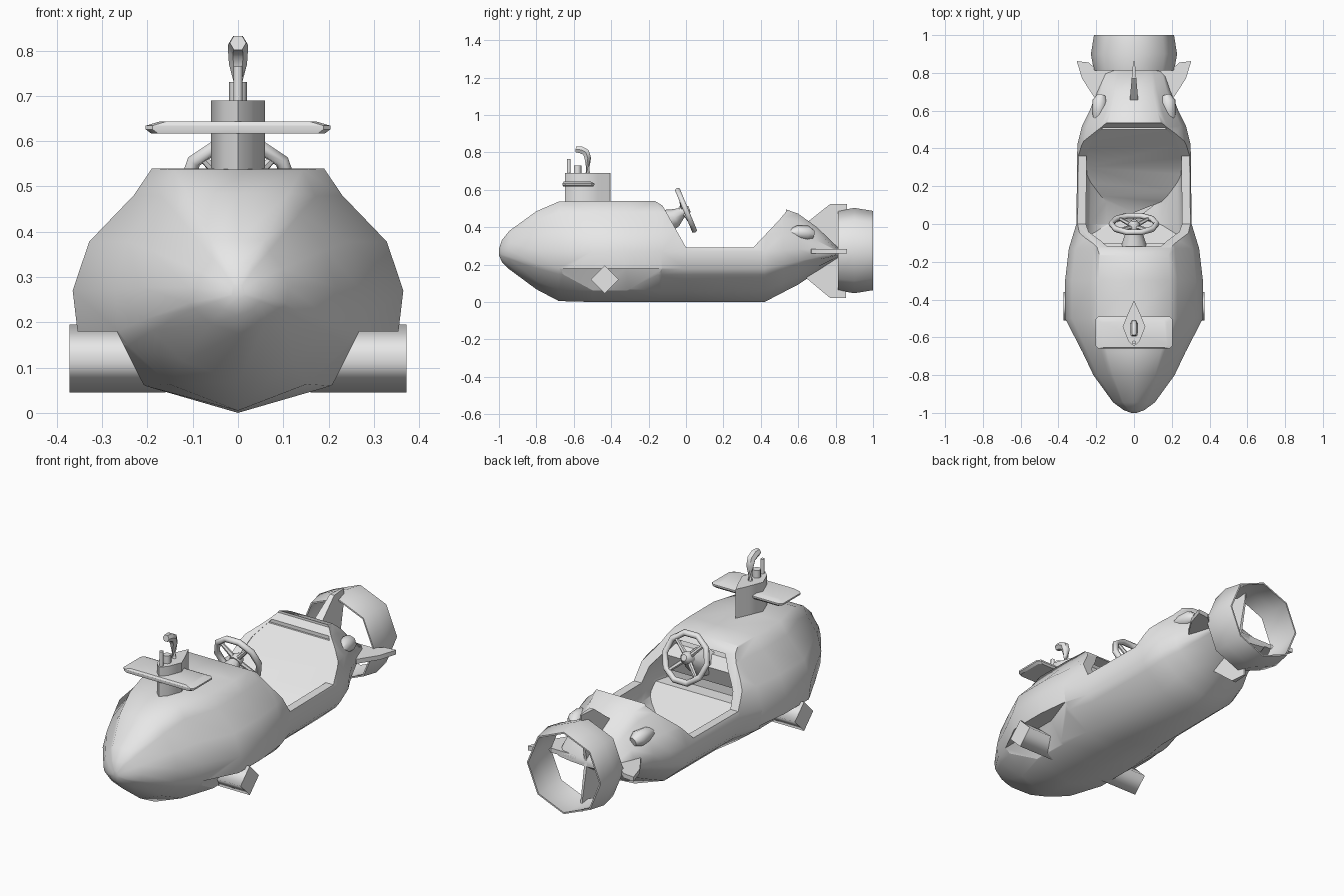
import bpy, bmesh, math
from mathutils import Vector

cube = bpy.data.objects.get("Cube")
if cube:
    bpy.data.objects.remove(cube, do_unlink=True)

GREY = (0.8, 0.8, 0.8, 1)
grey = bpy.data.materials.new("plain grey")
grey.use_nodes = True
grey.diffuse_color = GREY
grey.node_tree.nodes["Principled BSDF"].inputs["Base Color"].default_value = GREY


def make(name, bm, angle):
    """Turn a bmesh into a shaded grey object."""
    bmesh.ops.recalc_face_normals(bm, faces=bm.faces)
    mesh = bpy.data.meshes.new(name)
    bm.to_mesh(mesh)
    bm.free()
    mesh.materials.append(grey)
    ob = bpy.data.objects.new(name, mesh)
    bpy.context.collection.objects.link(ob)
    shade(ob, angle)
    return ob


def shade(ob, angle):
    bpy.ops.object.select_all(action='DESELECT')
    ob.select_set(True)
    bpy.context.view_layer.objects.active = ob
    bpy.ops.object.shade_smooth_by_angle(angle=math.radians(angle))


def rings(name, loops, angle=35, caps=True):
    """Skin a row of closed loops that have equal point counts."""
    bm = bmesh.new()
    vs = [[bm.verts.new(p) for p in loop] for loop in loops]
    n = len(vs[0])
    for a, b in zip(vs, vs[1:]):
        for i in range(n):
            j = (i + 1) % n
            bm.faces.new((a[i], a[j], b[j], b[i]))
    if caps:
        bm.faces.new(vs[0])
        bm.faces.new(vs[-1])
    else:
        bmesh.ops.remove_doubles(bm, verts=bm.verts, dist=1e-5)
    return make(name, bm, angle)


# normalised half cross-section shared by the hull and the cockpit cavity
HALF = [(0, 1), (.52, 1), (.63, .89), (.9, .7), (1, .5), (.97, .33), (.89, .27), (.56, .11), (0, 0)]
SECTION = HALF + [(-u, v) for u, v in HALF[-2:0:-1]]


def loft(name, stations):
    return rings(name, [[(u * w, y, zb + v * (zt - zb)) for u, v in SECTION]
                        for y, w, zt, zb in stations], 58)


def prism(name, pts, axis, lo, hi, angle=30):
    """Extrude a flat outline along x, y or z."""
    def put(p, d):
        return {'x': (d, *p), 'y': (p[0], d, p[1]), 'z': (*p, d)}[axis]
    return rings(name, [[put(p, d) for p in pts] for d in (lo, hi)], angle)


def tube(name, path, radii, sides=8, angle=50):
    """Round bar through a row of points."""
    path = [Vector(p) for p in path]
    loops = []
    for i, p in enumerate(path):
        d = (path[min(i + 1, len(path) - 1)] - path[max(i - 1, 0)]).normalized()
        q = d.to_track_quat('Z', 'Y')
        loops.append([p + q @ Vector((radii[i] * math.cos(t), radii[i] * math.sin(t), 0))
                      for t in (math.tau * k / sides for k in range(sides))])
    return rings(name, loops, angle)


def cut(ob, cutter):
    mod = ob.modifiers.new("cut", 'BOOLEAN')
    mod.operation = 'DIFFERENCE'
    mod.solver = 'EXACT'
    mod.object = cutter
    bpy.context.view_layer.objects.active = ob
    bpy.ops.object.modifier_apply(modifier=mod.name)
    bpy.data.objects.remove(cutter, do_unlink=True)


# hull: station y, half width, top, bottom
hull = loft("hull", [
    (-1, .015, .285, .25), (-.985, .055, .33, .215), (-.945, .11, .38, .175),
    (-.8, .215, .485, .068), (-.68, .272, .537, .005), (-.5, .365, .54, 0),
    (-.3, .365, .54, 0), (-.13, .345, .54, 0), (0, .305, .54, 0), (.42, .3, .54, 0),
    (.52, .275, .5, .052), (.6, .235, .472, .093), (.7, .195, .4, .16), (.82, .16, .285, .24)])

# open cockpit: sloped cut from the side
cut(hull, prism("side_cutter", [(-.17, .7), (-.17, .542), (-.125, .515), (0, .292), (.36, .292),
                                (.5, .44), (.535, .483), (.535, .7)], 'x', -.6, .6))

# cavity with a reclined seat behind and a sloped footwell in front
cavity = loft("cavity_cutter", [
    (-.2, .25, .5, .05), (-.1, .275, .505, .04), (0, .26, .505, .04),
    (.4, .255, .51, .04), (.51, .24, .515, .08)])
cut(cavity, prism("seat_slope", [(.06, 0), (.06, .04), (.15, .12), (.3, .22), (.42, .35),
                                 (.5, .435), (.6, .435), (.6, 0)], 'x', -.5, .5))
cut(cavity, prism("footwell_slope", [(-.3, 0), (-.3, .25), (-.13, .25), (.02, .06), (.02, 0)],
                  'x', -.5, .5))
cut(hull, cavity)

# hollows beside the side thrusters, ramping out toward the back
for s in (-1, 1):
    cut(hull, rings("hollow_cutter", [
        [(s * low, y, .055), (s * high, y, .18), (s * .5, y, .18), (s * .5, y, .02)]
        for y, low, high in ((-.7, .205, .268), (-.32, .205, .268), (-.1, .27, .345))]))
shade(hull, 58)

# dashboard under the front cowl
prism("dashboard", [(-.25, .33), (-.25, .47), (-.14, .47), (-.1, .42), (-.13, .33)], 'x', -.19, .19)

# steering wheel, tilted toward the driver
centre = Vector((0, 0, .49))
axle = Vector((0, .92, .38)).normalized()
side = Vector((1, 0, 0))
up = axle.cross(side)


def on_wheel(t, r):
    return centre + side * (r * math.cos(t)) + up * (r * math.sin(t))


rim = []
for k in range(10):
    t = math.tau * k / 10
    out = on_wheel(t, 1) - centre
    rim.append([centre + out * (.12 + .016 * math.cos(a)) + axle * (.016 * math.sin(a))
                for a in (math.tau * j / 6 for j in range(6))])
rings("steering_wheel_rim", rim + rim[:1], 65, caps=False)
for k in range(4):
    t = math.tau * k / 4 + math.pi / 4
    tube("steering_spoke", [centre - axle * .015, on_wheel(t, .115)], [.013, .009], 6)
tube("steering_hub", [centre - axle * .03, centre, centre + axle * .02], [.032, .032, .016])
tube("steering_column", [(0, -.14, .42), (0, -.06, .45), centre - axle * .02], [.075, .05, .025])

# conning tower with its wing
prism("conning_tower", [(0, -.648), (.03, -.62), (.06, -.545), (.03, -.47), (0, -.405),
                        (-.03, -.47), (-.06, -.545), (-.03, -.62)], 'z', .5, .69, 65)
wing = []
for z, inset in ((.617, .012), (.626, 0), (.634, 0), (.643, .03)):
    x, a, b = .204 - inset, -.66 + inset * .2, -.49 - inset * .6
    wing.append([(-x, a + .015, z), (-x + .015, a, z), (x - .015, a, z), (x, a + .015, z),
                 (x, b - .015, z), (x - .015, b, z), (-x + .015, b, z), (-x, b - .015, z)])
rings("tower_wing", wing, 30)

# periscope and pipes
tube("periscope", [(0, -.525, .66), (0, -.525, .77), (0, -.535, .8), (0, -.56, .813), (0, -.59, .817)],
     [.018, .02, .022, .022, .018], 6)
tube("short_pipe", [(0, -.58, .66), (0, -.58, .73)], [.02, .02])
tube("thin_pipe", [(0, -.627, .66), (0, -.627, .765)], [.01, .01])

# diamond side thrusters
for s in (-1, 1):
    pod = rings("side_thruster", [
        [(s * x, -.435 + .075 * c, .12 + .075 * d) for c, d in ((1, 0), (0, 1), (-1, 0), (0, -1))]
        for x in (.16, .372)])
    for p in pod.data.polygons:
        p.use_smooth = abs(p.normal.x) < .1
    for e in pod.data.edges:
        e.use_edge_sharp = False

# tail fins, thick at the root and thin behind
for name, pts in (("upper_fin", [(.64, .42), (.77, .523), (.86, .523), (.86, .45), (.82, .27)]),
                  ("lower_fin", [(.64, .13), (.77, .022), (.855, .022), (.855, .08), (.82, .26)])):
    rings(name, [[(s * (.024 - .09 * (y - .64)), y, z) for y, z in pts] for s in (-1, 1)])
for s in (-1, 1):
    prism("side_fin", [(s * x, y) for x, y in ((.08, .64), (.21, .67), (.275, .77), (.303, .862),
                                               (.24, .855), (.2, .82), (.06, .82))], 'z', .26, .283)
    # exhaust blister on the rear deck, blunt end aft
    tube("rear_exhaust", [(s * .2, .54, .37), (s * .187, .59, .372), (s * .18, .65, .368), (s * .172, .68, .36)],
         [.012, .036, .04, .024])

# propeller duct
duct = [[(r * math.cos(t), y, .275 + r * math.sin(t)) for t in
         (math.tau * k / 8 for k in range(8))]
        for y, r in ((.812, .213), (.9, .228), (1, .212), (1, .204), (.9, .219), (.812, .205), (.812, .213))]
rings("propeller_duct", duct, 50, caps=False)
